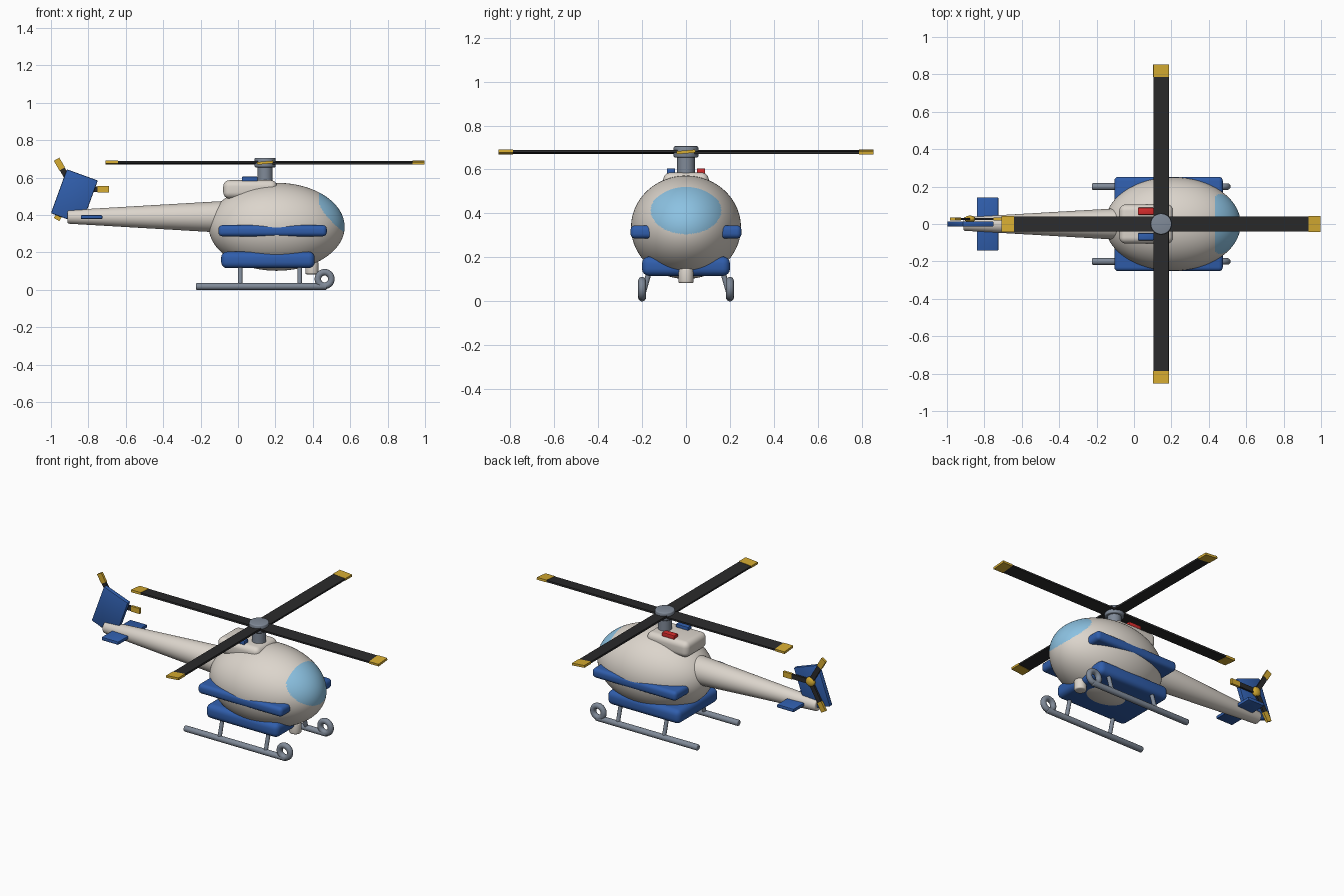
import bpy
import math
from mathutils import Vector

if "Cube" in bpy.data.objects:
    bpy.data.objects.remove(bpy.data.objects["Cube"])


def mat(name, rgb):
    m = bpy.data.materials.new(name)
    lin = [(c / 255 / 12.92) if c < 10 else ((c / 255 + 0.055) / 1.055) ** 2.4 for c in rgb]
    m.diffuse_color = (*lin, 1)
    m.use_nodes = True
    m.node_tree.nodes["Principled BSDF"].inputs["Base Color"].default_value = m.diffuse_color
    return m


CREAM = mat("cream", (220, 213, 204))
BLUE = mat("blue", (48, 94, 172))
GLASS = mat("sky_glass", (140, 194, 226))
DARK = mat("charcoal", (42, 42, 43))
GOLD = mat("gold", (214, 172, 50))
GREY = mat("steel_grey", (128, 138, 152))
RED = mat("red", (214, 44, 44))


def finish(name, material, bevel=0, segments=4, smooth=True):
    o = bpy.context.object
    o.name = name
    o.data.materials.append(material)
    if bevel:
        b = o.modifiers.new("bevel", "BEVEL")
        b.width, b.segments = bevel, segments
        b.limit_method, b.angle_limit = "ANGLE", math.radians(40)
        bpy.ops.object.modifier_apply(modifier="bevel")
    if smooth:
        bpy.ops.object.shade_smooth_by_angle(angle=math.radians(40))
    return o


def box(name, material, loc, size, rot=(0, 0, 0), bevel=0, segments=4):
    bpy.ops.mesh.primitive_cube_add(size=1, location=loc, rotation=rot)
    o = bpy.context.object
    o.scale = size
    bpy.ops.object.transform_apply(location=False, rotation=False, scale=True)
    return finish(name, material, bevel, segments, smooth=bevel > 0)


def rod(name, material, a, b, r1, r2=None, bevel=0, verts=32):
    a, b = Vector(a), Vector(b)
    d = b - a
    bpy.ops.mesh.primitive_cone_add(vertices=verts, radius1=r1, radius2=r1 if r2 is None else r2,
                                    depth=d.length, location=(a + b) / 2,
                                    rotation=d.to_track_quat("Z", "Y").to_euler())
    return finish(name, material, bevel, 3)


# Egg-shaped cabin, windshield faces chosen by an ellipse seen from the nose
bpy.ops.mesh.primitive_uv_sphere_add(segments=192, ring_count=112, radius=1,
                                     rotation=(0, math.pi / 2, 0))
bpy.ops.object.transform_apply(location=False, rotation=True, scale=False)
cabin = bpy.context.object
cabin.location = (0.207, 0, 0.337)
cabin.scale = (0.363, 0.25, 0.235)
bpy.ops.object.transform_apply(location=True, rotation=False, scale=True)
finish("cabin", CREAM)
cabin.data.materials.append(GLASS)
for p in cabin.data.polygons:
    c = p.center
    if c.x > 0.3 and (c.y / 0.16) ** 2 + ((c.z - 0.413) / 0.107) ** 2 < 1:
        p.material_index = 1

# Side fairing and belly fairing running through the cabin
box("side_fairing", BLUE, (0.185, 0, 0.316), (0.58, 0.505, 0.06), bevel=0.022)
box("belly_fairing", BLUE, (0.16, 0, 0.16), (0.5, 0.4, 0.088), bevel=0.032)

# Tail boom
rod("tail_boom", CREAM, (-0.02, 0, 0.39), (-0.912, 0, 0.39), 0.088, 0.036, bevel=0.008, verts=64)

# Engine cowling with two beacons
box("engine_cowling", CREAM, (0.065, 0, 0.537), (0.288, 0.208, 0.098), bevel=0.034, segments=6)
for name, m, s in (("red_beacon", RED, 1), ("blue_beacon", BLUE, -1)):
    box(name, m, (0.063, s * 0.068, 0.59), (0.085, 0.038, 0.03), bevel=0.004, segments=2)

# Mast, hub and four main blades with coloured tips
HX, HZ = 0.145, 0.68
rod("rotor_mast", GREY, (HX, 0, 0.5), (HX, 0, 0.67), 0.04)
rod("rotor_hub", GREY, (HX, 0, 0.655), (HX, 0, 0.706), 0.056, bevel=0.006)
for i in range(4):
    a = i * math.pi / 2
    u = Vector((math.cos(a), math.sin(a), 0))
    rot = (math.radians(5), 0, a)
    base = Vector((HX, 0, HZ))
    box(f"main_blade_{i + 1}", DARK, base + u * 0.407, (0.775, 0.082, 0.011), rot)
    box(f"main_blade_tip_{i + 1}", GOLD, base + u * 0.82, (0.066, 0.085, 0.014), rot)

# Tail fin and stabiliser
box("tail_fin", BLUE, (-0.875, 0, 0.497), (0.176, 0.028, 0.25), (0, math.radians(20), 0),
    bevel=0.006, segments=2)
box("tail_stabiliser", BLUE, (-0.783, 0, 0.389), (0.115, 0.284, 0.02), bevel=0.004, segments=2)

# Tail rotor on the left side of the fin
TR = Vector((-0.877, 0.027, 0.537))
for i in range(3):
    a = i * math.tau / 3
    u = Vector((math.cos(a), 0, math.sin(a)))
    box(f"tail_blade_{i + 1}", DARK, TR + u * 0.064, (0.128, 0.012, 0.03), (0, -a, 0))
    box(f"tail_blade_tip_{i + 1}", GOLD, TR + u * 0.156, (0.06, 0.015, 0.034), (0, -a, 0))
bpy.ops.mesh.primitive_uv_sphere_add(segments=32, ring_count=16, radius=0.03, location=TR)
bpy.context.object.scale = (1, 0.6, 1)
finish("tail_rotor_hub", GOLD)

# Landing skids: tube, front ring and two leaning struts per side
for side, s in (("right", -1), ("left", 1)):
    y = s * 0.2
    rod(f"{side}_skid", GREY, (-0.225, y, 0.018), (0.475, y, 0.018), 0.018, bevel=0.005)
    bpy.ops.mesh.primitive_torus_add(major_radius=0.036, minor_radius=0.0175, major_segments=40,
                                     minor_segments=20, location=(0.463, y, 0.058),
                                     rotation=(math.pi / 2, 0, 0))
    finish(f"{side}_skid_ring", GREY)
    for k, x in (("rear", 0.012), ("front", 0.33)):
        rod(f"{side}_{k}_strut", GREY, (x, y, 0.02), (x, s * 0.16, 0.16), 0.012, verts=20)

# Small lamp under the nose
rod("nose_lamp", CREAM, (0.395, 0, 0.083), (0.395, 0, 0.15), 0.035, bevel=0.008)
